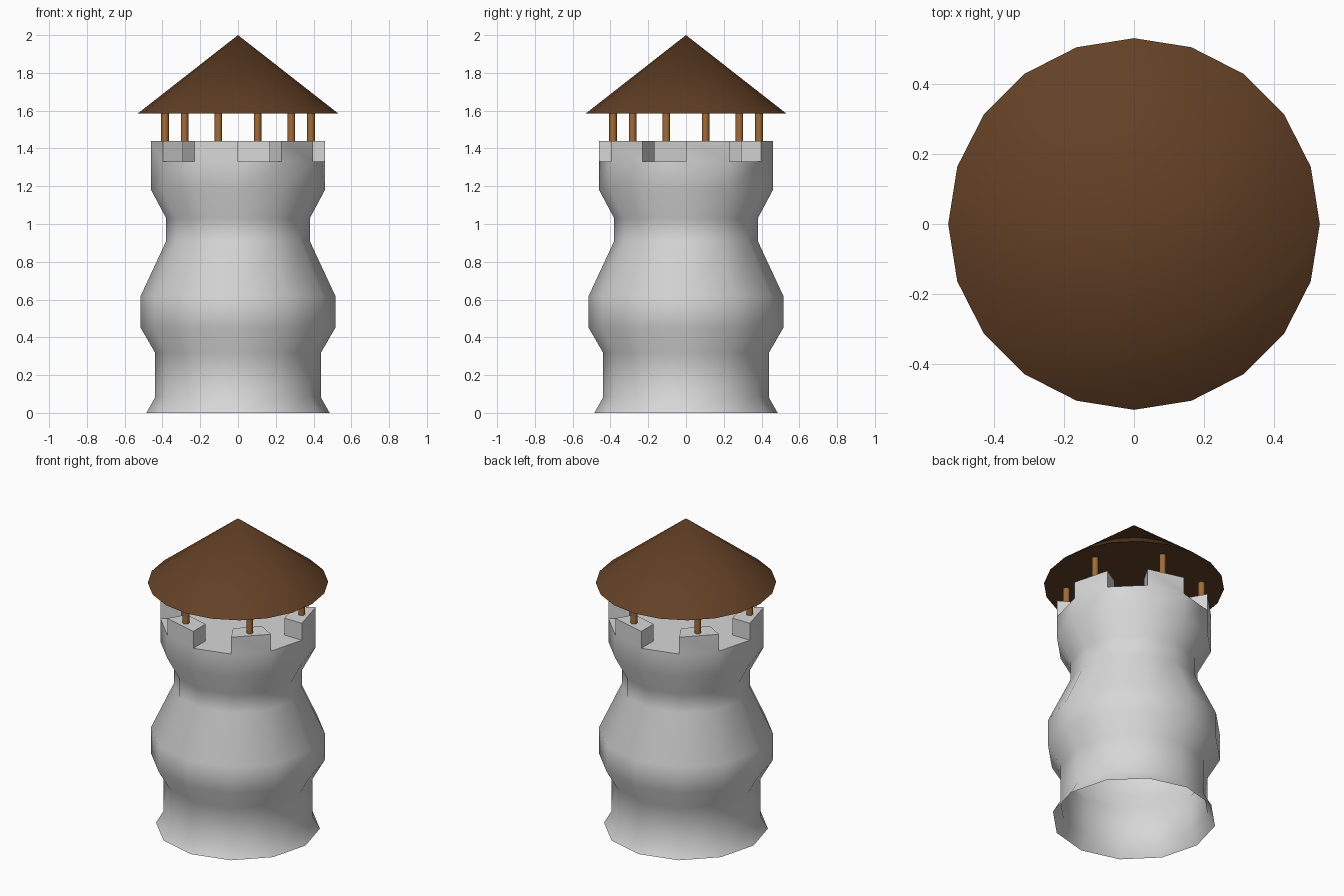
import bpy, bmesh, math
from math import cos, sin, radians

if "Cube" in bpy.data.objects:
    bpy.data.objects.remove(bpy.data.objects["Cube"])


def material(name, rgb):
    m = bpy.data.materials.new(name)
    m.diffuse_color = (*rgb, 1)
    m.use_nodes = True
    m.node_tree.nodes["Principled BSDF"].inputs["Base Color"].default_value = m.diffuse_color
    return m


STONE = material("light_stone", (0.68, 0.68, 0.68))
ROOF = material("dark_brown_roof", (0.125, 0.052, 0.019))
WOOD = material("orange_brown_wood", (0.36, 0.15, 0.035))


def finish(ob, name, mat, angle):
    ob.name = name
    ob.data.materials.clear()
    ob.data.materials.append(mat)
    bpy.ops.object.select_all(action='DESELECT')
    ob.select_set(True)
    bpy.context.view_layer.objects.active = ob
    bpy.ops.object.shade_smooth_by_angle(angle=radians(angle))


# Tower: 12-sided bulging shell, open below, with a floor and alternating battlements
SIDES = 12
profile = [(0.485, 0), (0.44, 0.08), (0.44, 0.32), (0.515, 0.45), (0.515, 0.62),
           (0.38, 0.91), (0.38, 1.03), (0.46, 1.18), (0.46, 1.33), (0.335, 1.33)]
bm = bmesh.new()
rings = [[bm.verts.new((r * cos(2 * math.pi * i / SIDES), r * sin(2 * math.pi * i / SIDES), z))
          for i in range(SIDES)] for r, z in profile]
ledge = []
for low, high in zip(rings, rings[1:]):
    ledge = [bm.faces.new((low[i], low[(i + 1) % SIDES], high[(i + 1) % SIDES], high[i]))
             for i in range(SIDES)]
bm.faces.new(rings[-1])
bm.normal_update()
tops = bmesh.ops.extrude_discrete_faces(bm, faces=ledge[::2])["faces"]
for f in tops:
    bmesh.ops.translate(bm, verts=f.verts, vec=(0, 0, 0.11))
# weld the battlements back to the wall
bmesh.ops.remove_doubles(bm, verts=bm.verts, dist=0.0005)
bm.normal_update()
mesh = bpy.data.meshes.new("tower")
bm.to_mesh(mesh)
bm.free()
tower = bpy.data.objects.new("tower", mesh)
bpy.context.collection.objects.link(tower)
finish(tower, "tower", STONE, 50)

# Posts: one standing on each battlement
for k in range(6):
    a = radians(15 + 60 * k)
    bpy.ops.mesh.primitive_cylinder_add(vertices=12, radius=0.02, depth=0.17,
                                        location=(0.4 * cos(a), 0.4 * sin(a), 1.515))
    finish(bpy.context.object, f"roof_post_{k + 1}", WOOD, 40)

# Roof: 20-sided cone
bpy.ops.mesh.primitive_cone_add(vertices=20, radius1=0.532, radius2=0, depth=0.416,
                                location=(0, 0, 1.792))
finish(bpy.context.object, "roof", ROOF, 30)
